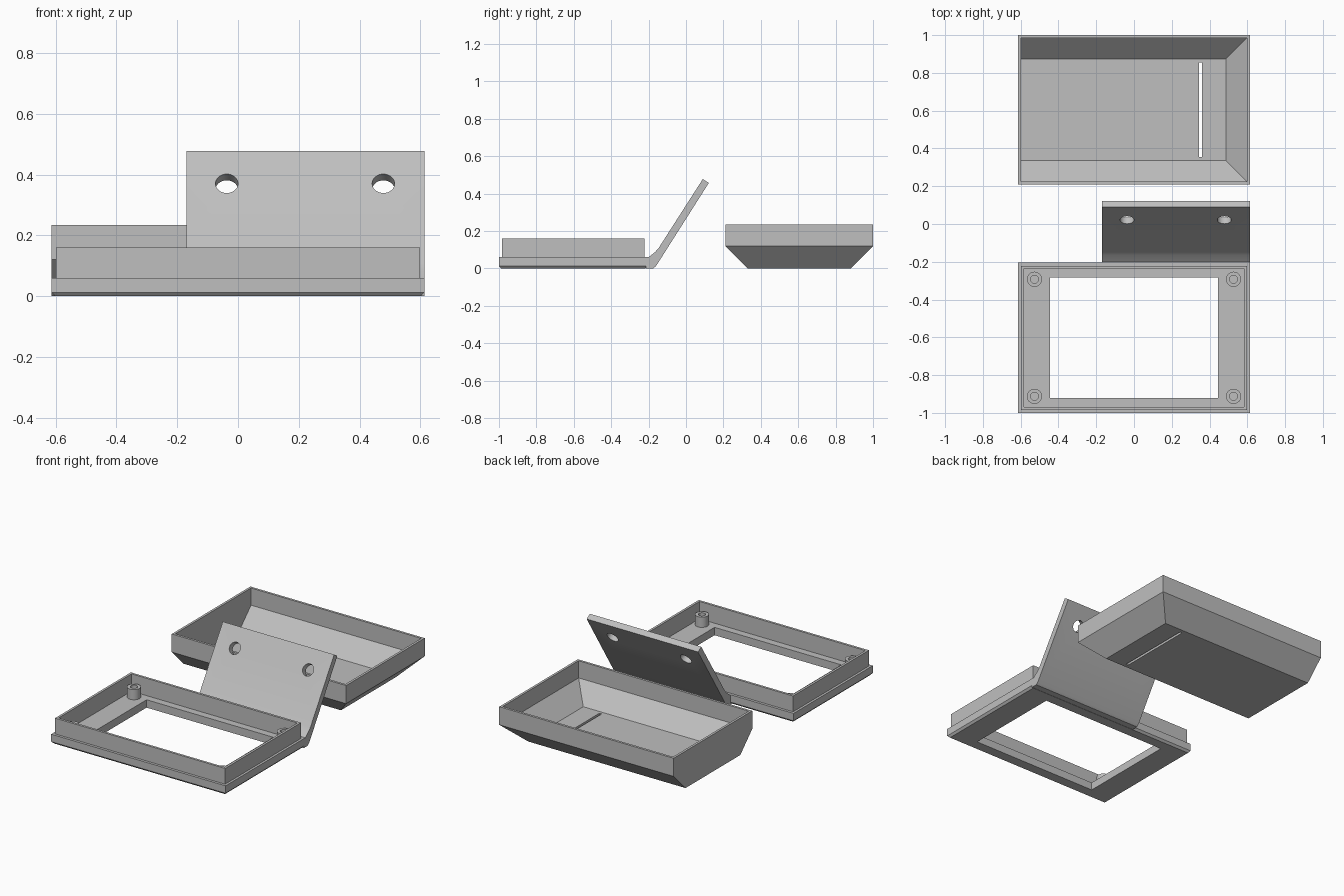
import bpy, bmesh, math
from mathutils import Matrix, Vector

if "Cube" in bpy.data.objects:
    bpy.data.objects.remove(bpy.data.objects["Cube"])

grey = bpy.data.materials.new("plain grey")
grey.diffuse_color = (0.52, 0.52, 0.52, 1)
grey.use_nodes = True
grey.node_tree.nodes["Principled BSDF"].inputs["Base Color"].default_value = grey.diffuse_color


def finish(name, bm):
    bmesh.ops.recalc_face_normals(bm, faces=bm.faces)
    me = bpy.data.meshes.new(name)
    bm.to_mesh(me)
    bm.free()
    me.materials.append(grey)
    ob = bpy.data.objects.new(name, me)
    bpy.context.collection.objects.link(ob)
    return ob


def loft(name, rings, cyclic=False):
    """Bridge a chain of equal-length point rings; cap the ends unless cyclic."""
    bm = bmesh.new()
    vs = [[bm.verts.new(p) for p in r] for r in rings]
    n = len(vs[0])
    pairs = list(zip(vs, vs[1:])) + ([(vs[-1], vs[0])] if cyclic else [])
    for a, b in pairs:
        for i in range(n):
            j = (i + 1) % n
            bm.faces.new((a[i], a[j], b[j], b[i]))
    if not cyclic:
        bm.faces.new(vs[0])
        bm.faces.new(vs[-1])
    return finish(name, bm)


def rect(x0, x1, y0, y1, z):
    return [(x0, y0, z), (x1, y0, z), (x1, y1, z), (x0, y1, z)]


def circle(cx, cy, r, z, n=32):
    return [(cx + r * math.cos(2 * math.pi * i / n),
             cy + r * math.sin(2 * math.pi * i / n), z) for i in range(n)]


def activate(ob):
    bpy.ops.object.select_all(action='DESELECT')
    ob.select_set(True)
    bpy.context.view_layer.objects.active = ob


def cut(ob, cutter):
    m = ob.modifiers.new("cut", 'BOOLEAN')
    m.operation = 'DIFFERENCE'
    m.solver = 'EXACT'
    m.object = cutter
    activate(ob)
    bpy.ops.object.modifier_apply(modifier=m.name)
    bpy.data.objects.remove(cutter)


# Rear tray: three sloped lower sides, one upright end
X = 0.613
tray = loft("rear_tray", [
    rect(-X + .015, .487, .336, .874, .015),
    rect(-X + .015, X - .015, .225, .985, .126),
    rect(-X + .015, X - .015, .225, .985, .235),
    rect(-X, X, .21, 1, .235),
    rect(-X, X, .21, 1, .12),
    rect(-X, X - .12, .33, .88, 0),
])
# Slot through the tray floor
cut(tray, loft("slot_cutter", [rect(.344, .36, .355, .855, -.05),
                               rect(.344, .36, .355, .855, .05)]))

# Front frame: chamfered base, raised lip and rectangular window
CY, FLOOR = -.6025, .05


def frame_ring(hx, hy, z):
    return rect(-hx, hx, CY - hy, CY + hy, z)


loft("front_frame", [
    frame_ring(.445, .32, 0),
    frame_ring(.445, .32, FLOOR),
    frame_ring(.583, .366, FLOOR),
    frame_ring(.583, .366, .16),
    frame_ring(.598, .381, .16),
    frame_ring(.598, .381, .06),
    frame_ring(X, .3975, .06),
    frame_ring(X, .3975, .013),
    frame_ring(X - .012, .3855, 0),
], cyclic=True)

# Screw bosses in the frame corners
for sx in (-1, 1):
    for sy in (-1, 1):
        c = (sx * .527, CY + sy * .31)
        boss = loft("screw_boss", [
            circle(*c, .04, FLOOR), circle(*c, .04, .115),
            circle(*c, .021, .115), circle(*c, .021, FLOOR)], cyclic=True)
        activate(boss)
        bpy.ops.object.shade_smooth_by_angle()

# Tilted mounting plate with a bent foot
profile = [(-.215, 0), (-.175, 0), (-.16, .013), (.122, .457), (.09, .478),
           (-.147, .108), (-.165, .088), (-.2, .06), (-.215, .06)]
plate = loft("mounting_plate", [[(x, y, z) for y, z in profile] for x in (-.17, X)])
# Screw holes square to the plate
axis = Vector((0, .846, -.534))
turn = axis.to_track_quat('Z', 'Y').to_matrix().to_4x4()
for x in (-.037, .478):
    hole = loft("hole_cutter", [circle(0, 0, .037, -.1), circle(0, 0, .037, .1)])
    hole.data.transform(Matrix.Translation((x, .022, .37)) @ turn)
    cut(plate, hole)
activate(plate)
bpy.ops.object.shade_smooth_by_angle()
